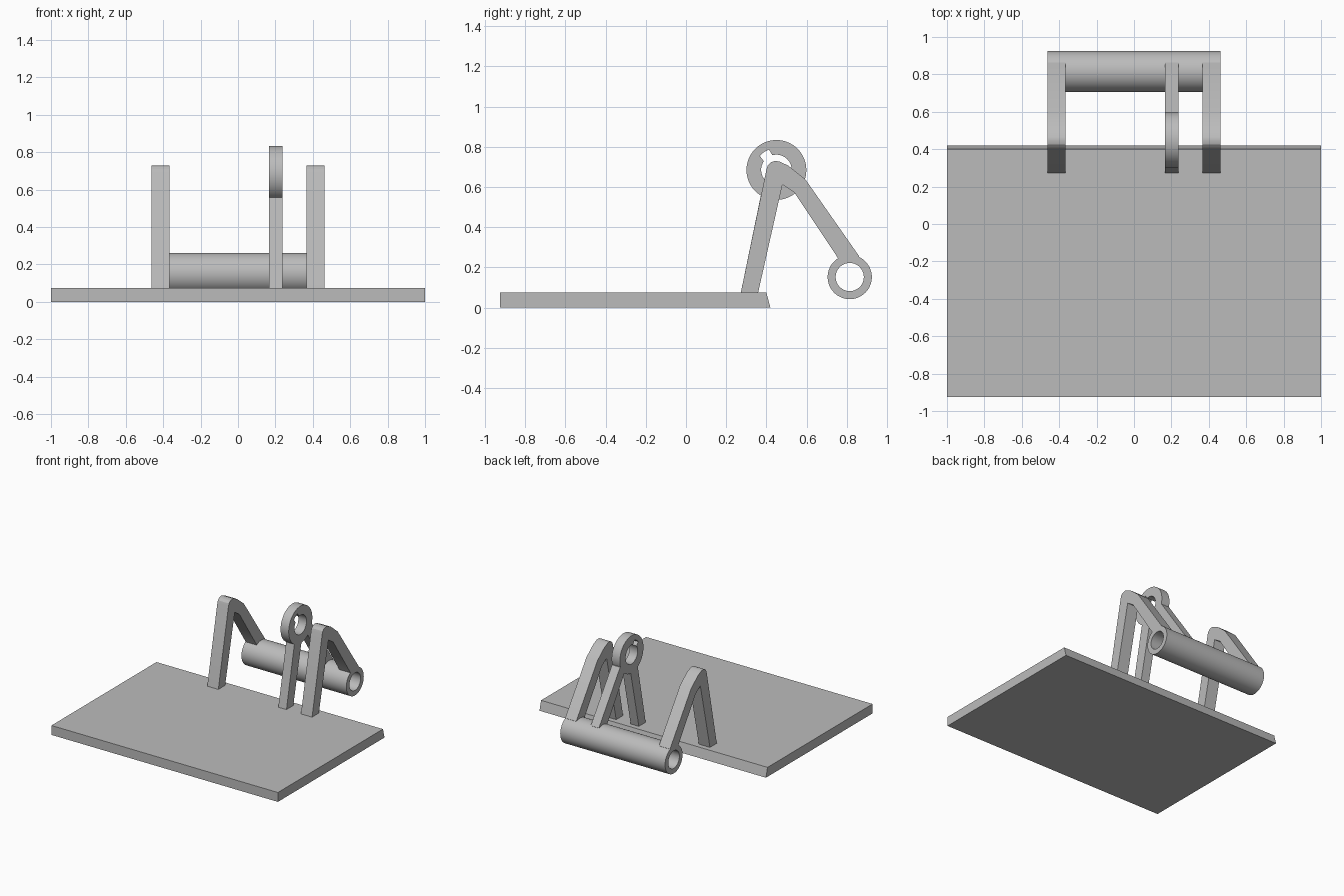
import bpy, bmesh, math

cube = bpy.data.objects.get("Cube")
if cube:
    bpy.data.objects.remove(cube, do_unlink=True)

GREY = (0.5, 0.5, 0.5, 1)
mat = bpy.data.materials.new("plain grey")
mat.use_nodes = True
mat.diffuse_color = GREY
mat.node_tree.nodes["Principled BSDF"].inputs["Base Color"].default_value = GREY


def finish(name, bm):
    bmesh.ops.recalc_face_normals(bm, faces=bm.faces)
    for face in bm.faces:
        face.smooth = True
    mesh = bpy.data.meshes.new(name)
    bm.to_mesh(mesh)
    bm.free()
    mesh.set_sharp_from_angle(angle=math.radians(25))
    mesh.materials.append(mat)
    obj = bpy.data.objects.new(name, mesh)
    bpy.context.collection.objects.link(obj)
    return obj


def extrude(name, outline, x0, x1):
    """Extrude a (y, z) outline from x0 to x1."""
    bm = bmesh.new()
    face = bm.faces.new([bm.verts.new((x0, y, z)) for y, z in outline])
    moved = bmesh.ops.extrude_face_region(bm, geom=[face])["geom"]
    verts = [v for v in moved if isinstance(v, bmesh.types.BMVert)]
    bmesh.ops.translate(bm, verts=verts, vec=(x1 - x0, 0, 0))
    return finish(name, bm)


def ring(name, centre, outer, inner, x0, x1, count=72):
    """Hollow cylinder along x; inner radius is a function of the angle."""
    bm = bmesh.new()
    loops = []
    for x, radius in ((x0, inner), (x0, lambda a: outer),
                      (x1, lambda a: outer), (x1, inner)):
        loop = []
        for i in range(count):
            a = 360 * i / count
            t, r = math.radians(a), radius(a)
            loop.append(bm.verts.new((x, centre[0] + r * math.cos(t),
                                      centre[1] + r * math.sin(t))))
        loops.append(loop)
    for k in range(4):
        a, b = loops[k], loops[(k + 1) % 4]
        for i in range(count):
            j = (i + 1) % count
            bm.faces.new((a[i], a[j], b[j], b[i]))
    return finish(name, bm)


# Base plate with a sloped back edge
extrude("base_plate", [(-0.925, 0), (0.42, 0), (0.40, 0.075), (-0.925, 0.075)], -1, 1)

# Side arms: bent profile with a rounded top, joining the tube
arm = [(0.272, 0.07), (0.401, 0.69), (0.408, 0.709), (0.424, 0.724),
       (0.445, 0.73), (0.465, 0.727), (0.51, 0.706), (0.595, 0.637),
       (0.863, 0.254), (0.848, 0.235), (0.765, 0.22), (0.754, 0.25),
       (0.54, 0.572), (0.48, 0.612), (0.358, 0.07)]
extrude("left_arm", arm, 0.365, 0.463)
extrude("right_arm", arm, -0.463, -0.365)

# Cross tube
ring("cross_tube", (0.815, 0.152), 0.11, lambda a: 0.07, -0.463, 0.463)

# Middle arm: keyed ring held by a front and a back leg
MID = (0.165, 0.237)
ring("keyed_ring", (0.45, 0.685), 0.149,
     lambda a: 0.108 if 109 <= a <= 141 else 0.076, *MID)
extrude("middle_front_leg",
        [(0.272, 0.07), (0.377, 0.58), (0.469, 0.573), (0.358, 0.07)], *MID)
extrude("middle_back_leg",
        [(0.575, 0.64), (0.595, 0.637), (0.863, 0.254), (0.848, 0.235),
         (0.765, 0.22), (0.754, 0.25), (0.54, 0.572), (0.53, 0.59)], *MID)
